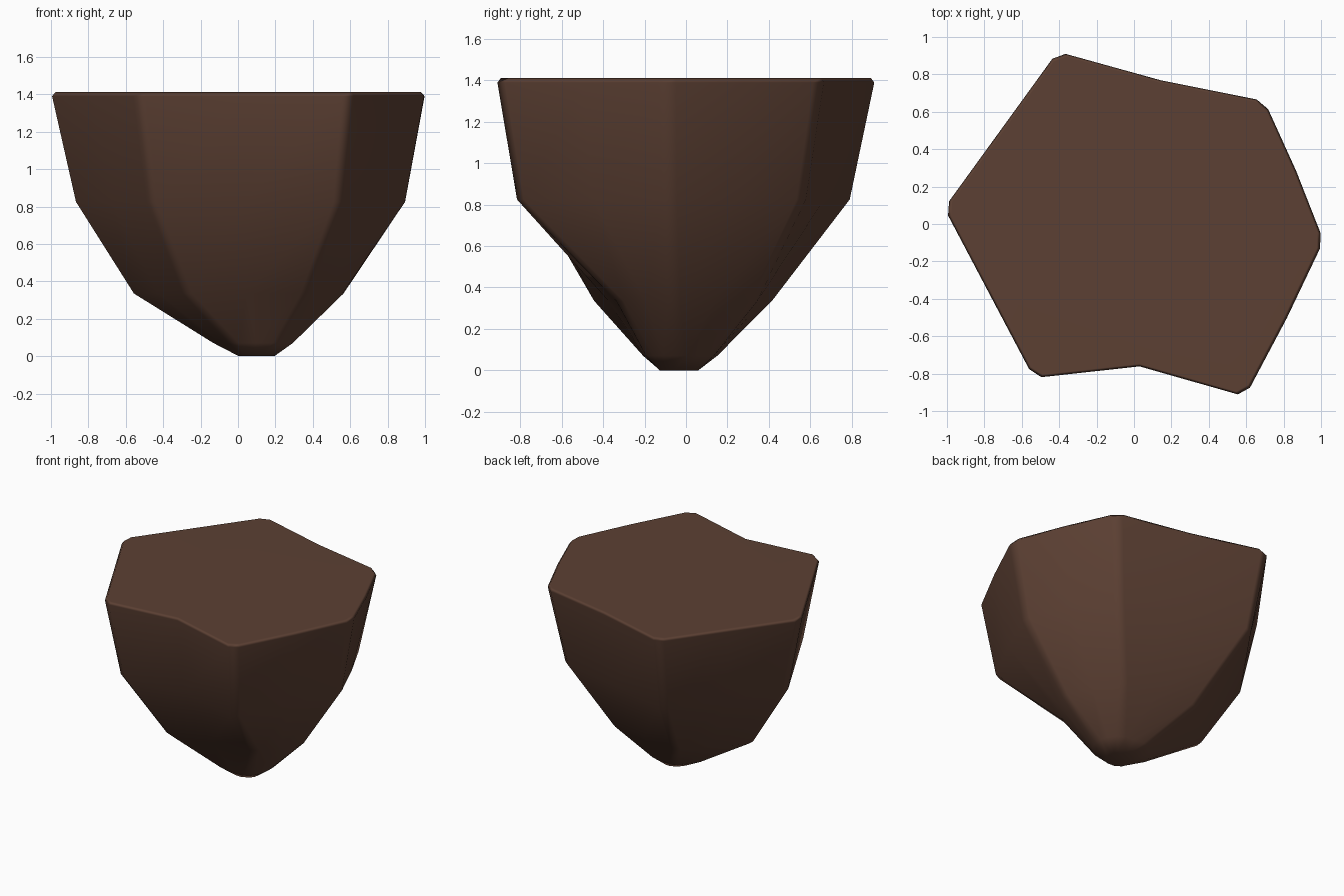
import bpy, bmesh
from mathutils import Vector

if "Cube" in bpy.data.objects:
    bpy.data.objects.remove(bpy.data.objects["Cube"])

# Six corners per level, anticlockwise from front left: (height, corner cut, front notch, corners)
LEVELS = [
    (0.0, 0.03, 1.0, [(.04, -.125), (.15, -.13), (.21, -.03), (.15, .06), (.06, .06), (-.01, -.03)]),
    (0.07, 0.035, 1.0, [(-.03, -.21), (.22, -.19), (.31, -.03), (.22, .13), (.0, .155), (-.15, -.02)]),
    (0.335, 0.035, .96, [(-.28, -.45), (.37, -.33), (.58, -.06), (.38, .34), (-.2, .42), (-.575, .03)]),
    (0.825, 0.04, .90, [(-.47, -.725), (.55, -.82), (.91, -.08), (.61, .57), (-.37, .80), (-.885, .06)]),
    (1.39, 0.045, .88, [(-.54, -.815), (.6, -.915), (1.015, -.09), (.70, .655), (-.41, .92), (-1.015, .085)]),
]


def outline(corners, cut, notch):
    """Cut each corner and add a point in the middle of each side."""
    pts = [Vector(c) for c in corners]
    ring = []
    for i, p in enumerate(pts):
        before, after = pts[i - 1], pts[(i + 1) % 6]
        ring.append(p + (before - p).normalized() * cut)
        ring.append(p + (after - p).normalized() * cut)
        mid = (p + after) / 2
        if i == 0:
            mid.y *= notch                      # hollow in the front
        elif i in (1, 2):
            mid.x += .01                        # slight swell on the right
        elif i == 3:
            mid.y *= .975                       # slight hollow in the back
        ring.append(mid)
    return ring


bm = bmesh.new()
rings = []
for z, cut, notch, corners in LEVELS:
    rings.append([bm.verts.new((p.x, p.y, z)) for p in outline(corners, cut, notch)])

# Softened top rim
rings.append([bm.verts.new((v.co.x * .982, v.co.y * .982, 1.411)) for v in rings[-1]])

for low, high in zip(rings, rings[1:]):
    n = len(low)
    for i in range(n):
        j = (i + 1) % n
        bm.faces.new((low[i], low[j], high[j], high[i]))
bm.faces.new(rings[-1])
bm.faces.new(list(reversed(rings[0])))
bmesh.ops.recalc_face_normals(bm, faces=bm.faces)

mesh = bpy.data.meshes.new("rock")
bm.to_mesh(mesh)
bm.free()
rock = bpy.data.objects.new("rock", mesh)
bpy.context.collection.objects.link(rock)

# One brown stone colour
brown = bpy.data.materials.new("dark brown stone")
brown.diffuse_color = (.107, .051, .033, 1)
brown.use_nodes = True
brown.node_tree.nodes["Principled BSDF"].inputs["Base Color"].default_value = brown.diffuse_color
mesh.materials.append(brown)

# Smooth shading that keeps the top flat
for poly in mesh.polygons:
    poly.use_smooth = True
rock.modifiers.new("flat top normals", 'WEIGHTED_NORMAL')
